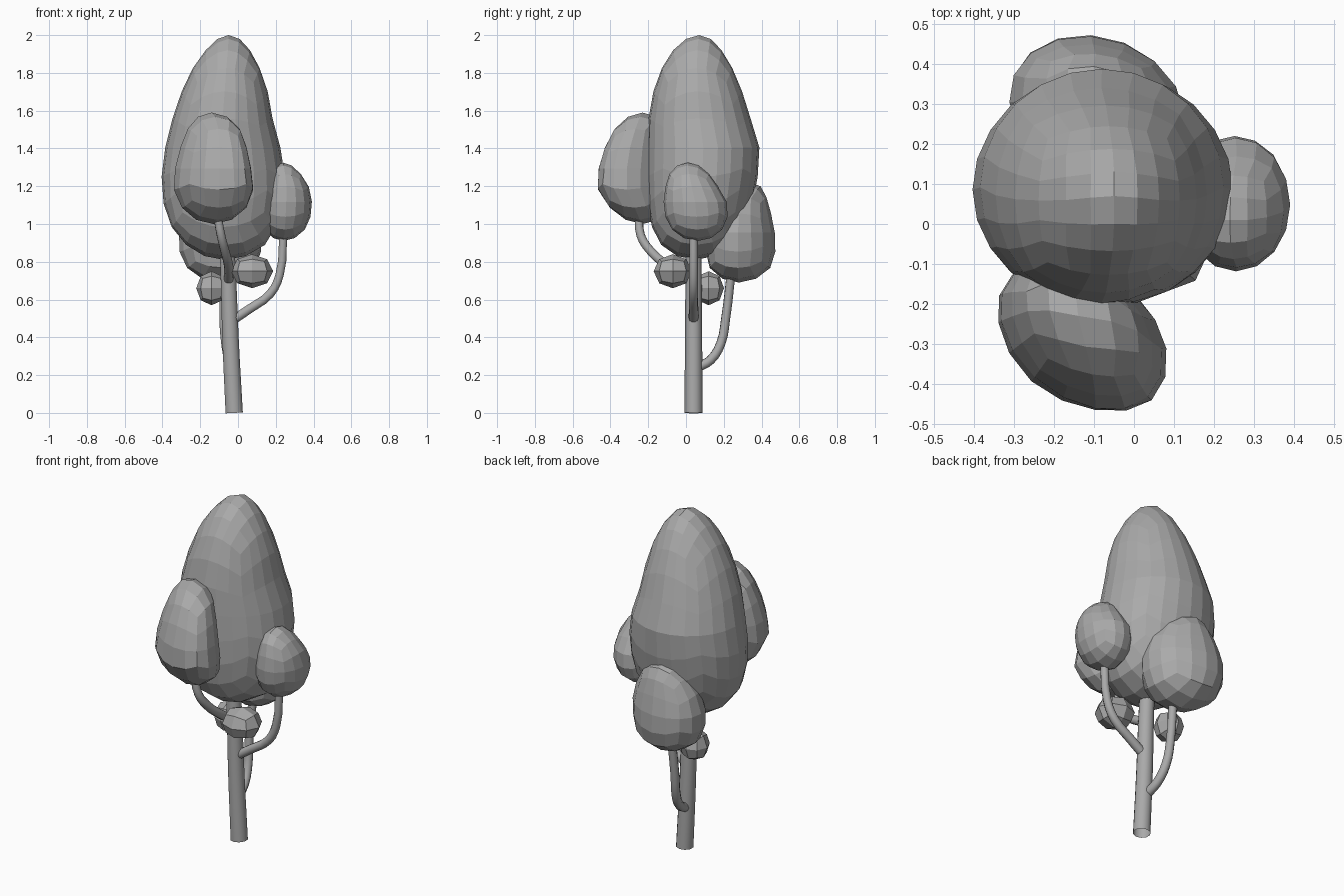
import bpy, bmesh, math

cube = bpy.data.objects.get("Cube")
if cube:
    bpy.data.objects.remove(cube, do_unlink=True)

grey = bpy.data.materials.new("plain grey")
grey.use_nodes = True
COLOUR = (0.4, 0.4, 0.4, 1)
grey.diffuse_color = COLOUR
grey.node_tree.nodes["Principled BSDF"].inputs["Base Color"].default_value = COLOUR


def foliage(name, cuts, skew, bottom, rows, top):
    """Faceted quad sphere, from a bottom to a top point (x, y, z), fitted to
    rows of (z, x min, x max, y min, y max) between them."""
    mid, half = (top[2] + bottom[2]) / 2, (top[2] - bottom[2]) / 2
    # Each key is height, centre x, centre y, and fullness against a ball
    keys = []
    for z, x0, x1, y0, y1 in rows:
        ball = 2 * math.sqrt(1 - ((z - mid) / half) ** 2)
        keys.append(((z - mid) / half, (x0 + x1) / 2, (y0 + y1) / 2,
                     (x1 - x0) / ball, (y1 - y0) / ball))
    keys.insert(0, (-1, *bottom[:2], *keys[0][3:]))
    keys.append((1, *top[:2], *keys[-1][3:]))

    bm = bmesh.new()
    bmesh.ops.create_cube(bm, size=2)
    bmesh.ops.subdivide_edges(bm, edges=bm.edges[:], cuts=cuts, use_grid_fill=True)
    for v in bm.verts:
        for i in range(3):
            v.co[i] = math.tan(v.co[i] * math.pi / 4)
        n = v.co.normalized()
        for a, b in zip(keys, keys[1:]):
            if n.z <= b[0] or b is keys[-1]:
                t = max(0, min(1, (n.z - a[0]) / (b[0] - a[0])))
                cx, cy, kx, ky = (p + (q - p) * t for p, q in zip(a[1:], b[1:]))
                break
        # Slight swell makes up for the flat facets
        v.co = (cx + kx * n.x * 1.015 + skew * n.y,
                cy + ky * n.y * 1.015 + skew * n.x, mid + half * n.z)
    mesh = bpy.data.meshes.new(name)
    bm.to_mesh(mesh)
    bm.free()
    mesh.materials.append(grey)
    bpy.context.collection.objects.link(bpy.data.objects.new(name, mesh))


def wood(name, thickness, points, taper):
    """Open round tube along a smooth path."""
    curve = bpy.data.curves.new(name, "CURVE")
    curve.dimensions = "3D"
    curve.bevel_depth = thickness
    curve.bevel_resolution = 3
    curve.resolution_u = 3
    spline = curve.splines.new("BEZIER")
    spline.bezier_points.add(len(points) - 1)
    for i, (p, co) in enumerate(zip(spline.bezier_points, points)):
        p.co = co
        p.handle_left_type = p.handle_right_type = "AUTO"
        p.radius = 1 + (taper - 1) * i / (len(points) - 1)
    curve.materials.append(grey)
    obj = bpy.data.objects.new(name, curve)
    bpy.context.collection.objects.link(obj)
    bpy.ops.object.select_all(action="DESELECT")
    obj.select_set(True)
    bpy.context.view_layer.objects.active = obj
    bpy.ops.object.convert(target="MESH")
    bpy.ops.object.shade_smooth_by_angle(angle=math.radians(50))


# Foliage masses
foliage("main_crown", 5, 0, (-0.07, 0.05, 0.81), [
    (0.88, -0.26, 0.13, -0.12, 0.23),
    (1.0, -0.355, 0.20, -0.18, 0.31),
    (1.2, -0.40, 0.245, -0.20, 0.365),
    (1.38, -0.385, 0.225, -0.20, 0.39),
    (1.55, -0.345, 0.18, -0.195, 0.34),
    (1.77, -0.265, 0.135, -0.15, 0.265),
    (1.87, -0.21, 0.09, -0.10, 0.22),
    (1.95, -0.14, 0.04, -0.04, 0.16)], (-0.05, 0.07, 2.0))
foliage("front_foliage", 3, -0.035, (-0.13, -0.23, 1.0), [
    (1.05, -0.26, 0.01, -0.36, -0.11),
    (1.2, -0.34, 0.08, -0.47, -0.10),
    (1.33, -0.32, 0.055, -0.45, -0.10),
    (1.46, -0.28, 0.025, -0.40, -0.11),
    (1.55, -0.23, -0.03, -0.33, -0.13)], (-0.14, -0.23, 1.59))
foliage("left_foliage", 3, 0, (0.24, 0.06, 0.91), [
    (0.95, 0.16, 0.335, -0.05, 0.17),
    (1.1, 0.12, 0.39, -0.115, 0.22),
    (1.22, 0.15, 0.365, -0.10, 0.15),
    (1.30, 0.19, 0.295, -0.06, 0.08)], (0.24, 0.01, 1.325))
foliage("back_foliage", 3, -0.015, (-0.09, 0.28, 0.69), [
    (0.75, -0.25, 0.07, 0.14, 0.43),
    (0.88, -0.31, 0.12, 0.11, 0.47),
    (1.03, -0.29, 0.11, 0.13, 0.45),
    (1.15, -0.21, 0.04, 0.20, 0.42)], (-0.10, 0.34, 1.22))

# Small low tufts beside the trunk
for name, x, y, z, rx, ry, rz in (
        ("small_front_tuft", 0.075, -0.07, 0.75, 0.11, 0.10, 0.09),
        ("small_back_tuft", -0.14, 0.12, 0.66, 0.08, 0.08, 0.09)):
    foliage(name, 1, 0, (x, y, z - rz), [(z, x - rx, x + rx, y - ry, y + ry)],
            (x, y, z + rz))

# Trunk and branches
wood("trunk", 0.048, [(-0.02, 0.04, 0), (-0.04, 0.04, 0.4),
                      (-0.05, 0.04, 0.7), (-0.06, 0.04, 0.92)], 0.85)
wood("left_branch", 0.026, [(-0.03, 0.04, 0.49), (0.06, 0.04, 0.55),
                            (0.17, 0.04, 0.63), (0.22, 0.04, 0.73),
                            (0.24, 0.04, 0.95)], 0.85)
wood("front_branch", 0.026, [(-0.05, 0.04, 0.69), (-0.05, -0.10, 0.78),
                             (-0.07, -0.19, 0.86), (-0.09, -0.24, 0.94),
                             (-0.11, -0.25, 1.05)], 0.85)
wood("back_branch", 0.026, [(-0.04, 0.06, 0.24), (-0.05, 0.13, 0.28),
                            (-0.065, 0.185, 0.37), (-0.075, 0.21, 0.5),
                            (-0.07, 0.24, 0.75)], 0.9)
